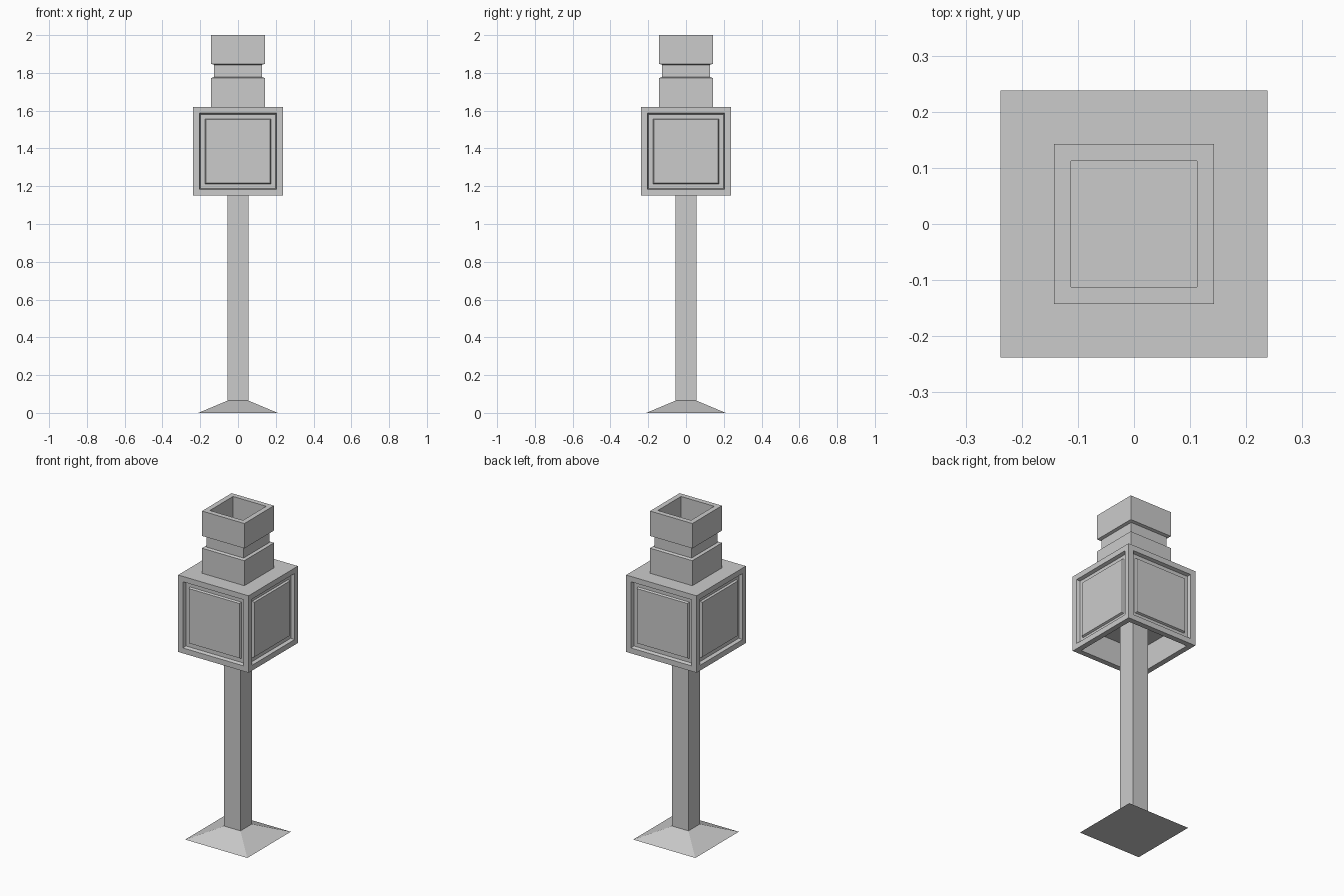
import bpy, bmesh
from mathutils import Matrix, Vector

if "Cube" in bpy.data.objects:
    bpy.data.objects.remove(bpy.data.objects["Cube"])


def finish(bm, name):
    mesh = bpy.data.meshes.new(name)
    bm.to_mesh(mesh)
    bm.free()
    ob = bpy.data.objects.new(name, mesh)
    bpy.context.collection.objects.link(ob)
    return ob


def square_stack(name, profile, cap_bottom=False, cap_top=False):
    """Skin a series of square rings given as (half width, height)."""
    bm = bmesh.new()
    corners = [(-1, -1), (1, -1), (1, 1), (-1, 1)]
    rings = [[bm.verts.new((x * h, y * h, z)) for x, y in corners] for h, z in profile]
    for a, b in zip(rings, rings[1:]):
        for i in range(4):
            j = (i + 1) % 4
            bm.faces.new((a[i], a[j], b[j], b[i]))
    if cap_bottom:
        bm.faces.new(rings[0][::-1])
    if cap_top:
        bm.faces.new(rings[-1])
    return finish(bm, name)


# Flared foot and square post (the post runs up into the housing)
square_stack("foot", [(0.21, 0), (0.055, 0.065)], cap_bottom=True, cap_top=True)
square_stack("post", [(0.055, 0.065), (0.055, 1.30)])

# Hollow collar with a narrow neck
square_stack("collar", [(0.143, 1.62), (0.143, 1.773), (0.126, 1.778), (0.126, 1.843),
                        (0.143, 1.848), (0.143, 2.0), (0.112, 2.0), (0.112, 1.62)])

# Housing: cube with framed panels on the sides and a cavity underneath
bm = bmesh.new()
size = Matrix.Diagonal((0.476, 0.476, 0.47, 1))
bmesh.ops.create_cube(bm, size=1, matrix=Matrix.Translation((0, 0, 1.385)) @ size)
bm.normal_update()
sides = [f for f in bm.faces if abs(f.normal.z) < 0.5]
bottom = [f for f in bm.faces if f.normal.z < -0.5]


def inset(faces, thickness, depth=0.0):
    bmesh.ops.inset_individual(bm, faces=faces, thickness=thickness, depth=depth,
                               use_even_offset=True)
    bm.normal_update()


# Frame, groove wall, groove floor, raised panel
for thickness, depth in [(0.033, 0), (0.006, -0.02), (0.024, 0), (0.005, 0.012)]:
    inset(sides, thickness, depth)

# Underside rim and cavity
inset(bottom, 0.033)
inset(bottom, 0.001)
bmesh.ops.translate(bm, verts=bottom[0].verts[:], vec=Vector((0, 0, 0.15)))
finish(bm, "housing")
